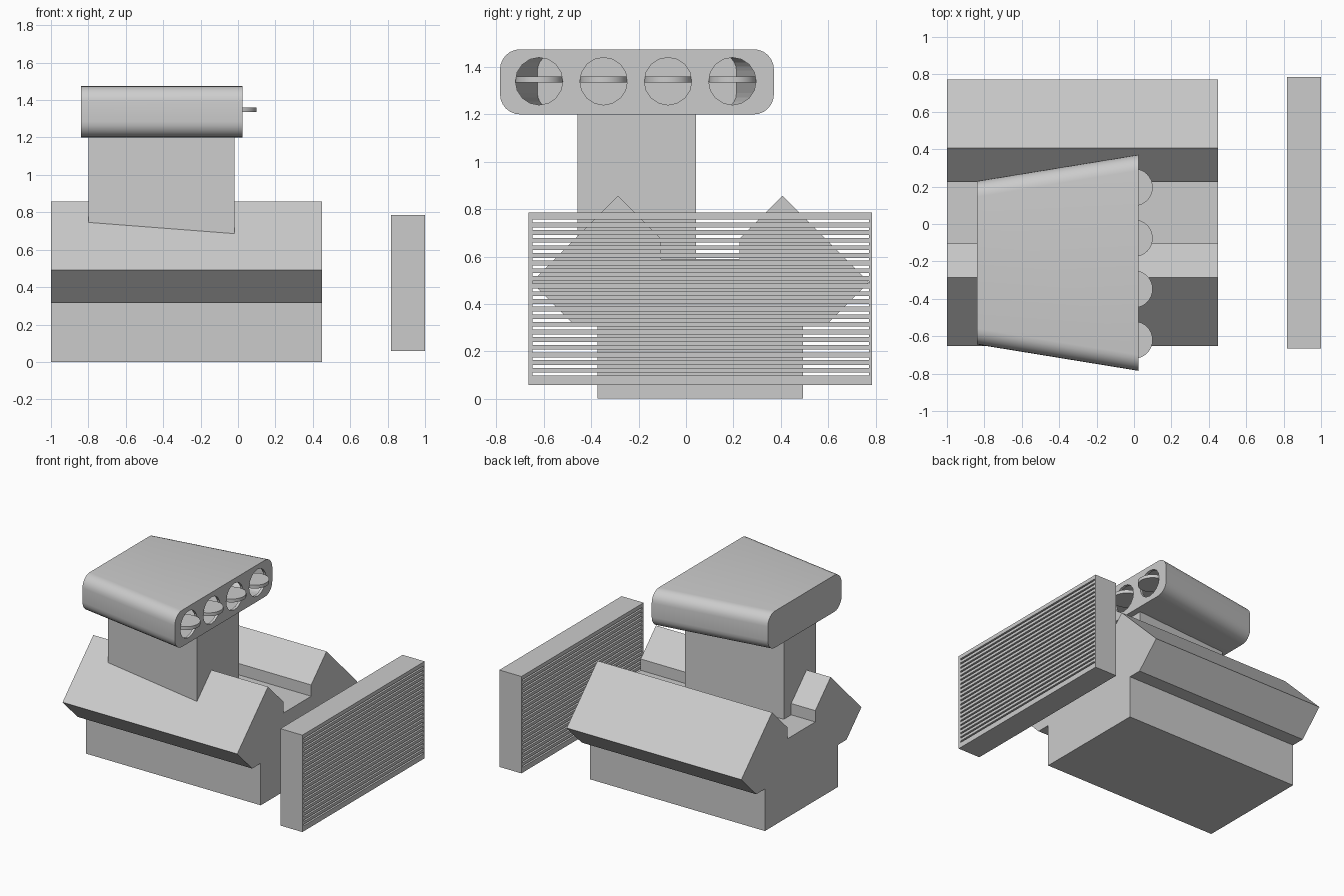
import bpy, bmesh, math
from mathutils import Matrix, Vector

cube = bpy.data.objects.get("Cube")
if cube:
    bpy.data.objects.remove(cube, do_unlink=True)

GREY = (0.6, 0.6, 0.6, 1)
mat = bpy.data.materials.new("light grey")
mat.use_nodes = True
mat.diffuse_color = GREY
mat.node_tree.nodes["Principled BSDF"].inputs["Base Color"].default_value = GREY


def finish(name, bm):
    bmesh.ops.recalc_face_normals(bm, faces=bm.faces)
    mesh = bpy.data.meshes.new(name)
    bm.to_mesh(mesh)
    bm.free()
    mesh.materials.append(mat)
    ob = bpy.data.objects.new(name, mesh)
    bpy.context.collection.objects.link(ob)
    return ob


def loft(name, back, front, x0, x1):
    """Solid between two matching (y, z) outlines at x0 and x1."""
    bm = bmesh.new()
    a = [bm.verts.new((x0, y, z)) for y, z in back]
    b = [bm.verts.new((x1, y, z)) for y, z in front]
    bm.faces.new(a)
    bm.faces.new(b)
    for i in range(len(a)):
        j = (i + 1) % len(a)
        bm.faces.new((a[i], a[j], b[j], b[i]))
    return finish(name, bm)


def box(bm, lo, hi):
    lo, hi = Vector(lo), Vector(hi)
    bmesh.ops.create_cube(bm, size=1, matrix=Matrix.Translation((lo + hi) / 2)
                          @ Matrix.Diagonal((*(hi - lo), 1)))


def disc(bm, centre, radius, depth, sides, turn=None):
    bmesh.ops.create_cone(bm, cap_ends=True, segments=sides, radius1=radius,
                          radius2=radius, depth=depth,
                          matrix=Matrix.Translation(centre) @ (turn or Matrix()))


def cut(ob, cutter):
    mod = ob.modifiers.new("cut", "BOOLEAN")
    mod.operation = "DIFFERENCE"
    mod.solver = "EXACT"
    mod.object = cutter
    cutter.hide_render = True
    cutter.hide_set(True)


def smooth(ob, angle=30):
    bpy.ops.object.select_all(action="DESELECT")
    ob.select_set(True)
    bpy.context.view_layer.objects.active = ob
    bpy.ops.object.shade_smooth_by_angle(angle=math.radians(angle))


def rounded(half, z0, z1, r, mid=-0.207, steps=6):
    """Rounded rectangle outline centred on y = mid."""
    pts = []
    for k, (sy, top) in enumerate([(1, 1), (-1, 1), (-1, 0), (1, 0)]):
        cy, cz = mid + sy * (half - r), z1 - r if top else z0 + r
        for s in range(steps + 1):
            t = math.pi / 2 * (k + s / steps)
            pts.append((cy + r * math.cos(t), cz + r * math.sin(t)))
    return pts


# Engine block: V-shaped profile run along x
mid = 0.06
half_profile = [(0.433, 0), (0.433, 0.315), (0.535, 0.315), (0.712, 0.492),
                (0.347, 0.857), (0.165, 0.675), (0.165, 0.59)]
profile = [(mid + y, z) for y, z in half_profile]
profile += [(mid - y, z) for y, z in reversed(half_profile)]
loft("engine_block", profile, profile, -1, 0.45)

# Intake column, narrower at the back
def column_outline(half):
    return [(-0.208 + s * half, z) for s, z in
            ((-1, 0.58), (1, 0.58), (1, 1.21), (-1, 1.21))]


loft("intake_column", column_outline(0.19), column_outline(0.25), -0.8, -0.02)

# Hollow air scoop with four round openings
scoop = loft("air_scoop", rounded(0.437, 1.2, 1.475, 0.085),
             rounded(0.578, 1.2, 1.475, 0.085), -0.84, 0.025)
cut(scoop, loft("scoop_cavity", rounded(0.42, 1.22, 1.455, 0.07),
                rounded(0.553, 1.22, 1.455, 0.07), -0.82, 0.005))
centres = [-0.62 + 0.272 * i for i in range(4)]
bm = bmesh.new()
for y in centres:
    disc(bm, (0.02, y, 1.34), 0.1, 0.1, 16, Matrix.Rotation(math.pi / 2, 4, "Y"))
cut(scoop, finish("scoop_hole_cutter", bm))
smooth(scoop)

# Throttle flaps lying level in the openings
for i, y in enumerate(centres):
    bm = bmesh.new()
    disc(bm, (0, y, 1.348), 0.1, 0.025, 32)
    smooth(finish(f"throttle_flap_{i + 1}", bm))

# Radiator slab with a stack of through slots
bm = bmesh.new()
box(bm, (0.817, -0.665, 0.058), (1, 0.785, 0.785))
radiator = finish("radiator", bm)
bm = bmesh.new()
for i in range(21):
    z = 0.104 + 0.0323 * i
    box(bm, (0.7, -0.648, z - 0.006), (1.1, 0.773, z + 0.006))
cut(radiator, finish("radiator_slot_cutter", bm))
